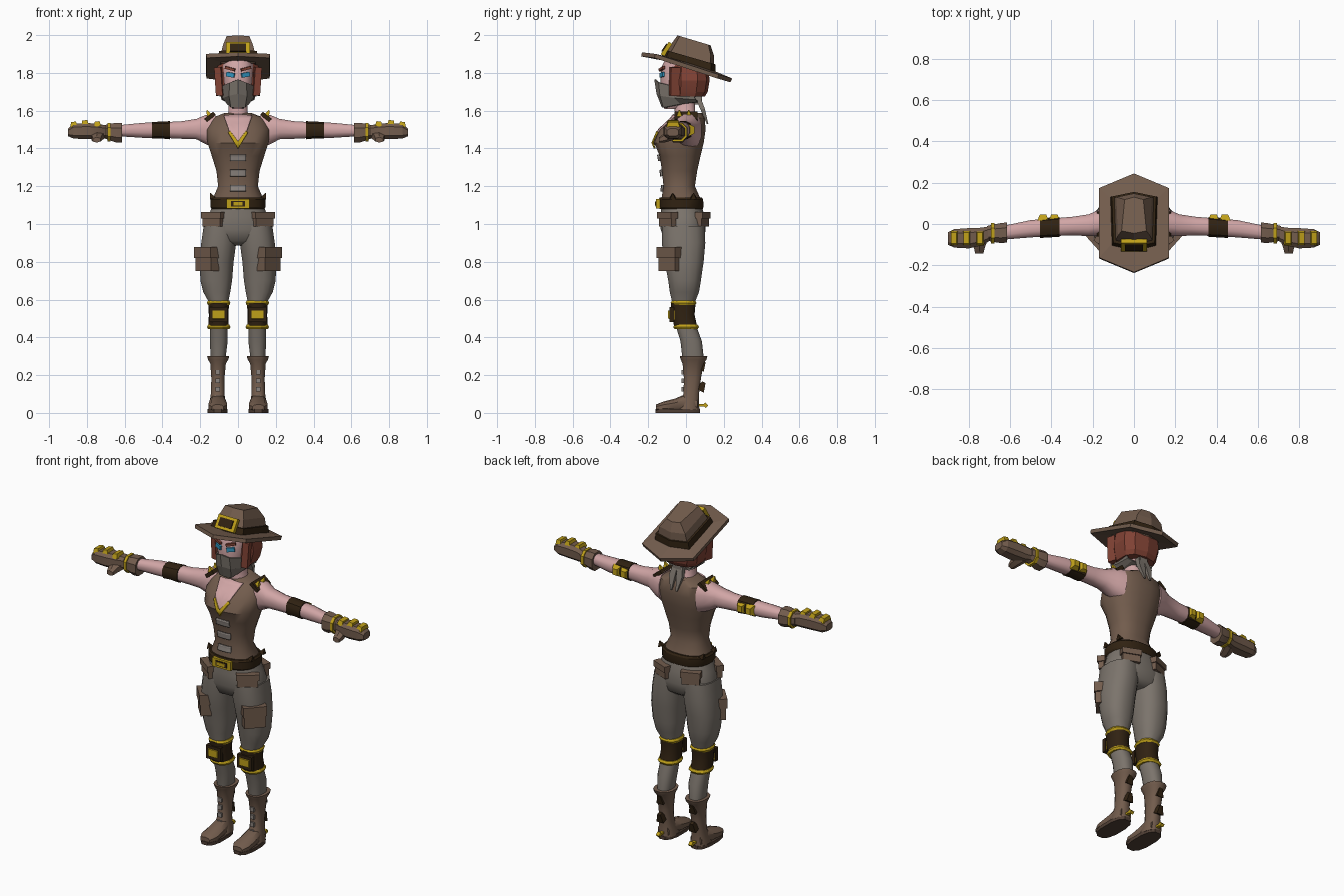
import bpy, bmesh
from math import cos, sin, pi, radians, copysign
from mathutils import Matrix, Vector, Euler
from mathutils.bvhtree import BVHTree


def material(name, r, g, b):
    m = bpy.data.materials.new(name)
    m.diffuse_color = (r, g, b, 1)
    return m


BROWN = material("leather", .17, .108, .074)
SOLE = material("sole", .08, .05, .035)
DARK = material("dark_leather", .03, .016, .006)
CLOTH = material("cloth", .20, .175, .15)
SKIN = material("skin", .64, .38, .38)
HAIR = material("hair", .22, .055, .035)
GOLD = material("brass", .52, .35, .01)
BLUE = material("eye_blue", .03, .3, .52)
STEEL = material("steel", .26, .23, .21)


def finish(name, bm, mat, mirror=False, solid=0, smooth=0):
    bmesh.ops.recalc_face_normals(bm, faces=bm.faces)
    me = bpy.data.meshes.new(name)
    bm.to_mesh(me)
    bm.free()
    me.materials.append(mat)
    if smooth:
        me.shade_smooth()
        me.set_sharp_from_angle(angle=radians(smooth))
    ob = bpy.data.objects.new(name, me)
    bpy.context.collection.objects.link(ob)
    if mirror:
        ob.modifiers.new("mirror", 'MIRROR')
    if solid:
        s = ob.modifiers.new("thickness", 'SOLIDIFY')
        s.thickness, s.offset = solid, 0
    return ob


def skin(name, rows, mat, closed=True, caps=True, **kw):
    """Quads between successive rows of points."""
    bm = bmesh.new()
    vs = [[bm.verts.new(p) for p in r] for r in rows]
    n = len(rows[0])
    for a, b in zip(vs, vs[1:]):
        for i in range(n if closed else n - 1):
            j = (i + 1) % n
            bm.faces.new((a[i], a[j], b[j], b[i]))
    if caps and closed:
        bm.faces.new(vs[0])
        bm.faces.new(vs[-1])
    return finish(name, bm, mat, **kw)


def loft(name, axis, rings, mat, n=16, p=2.4, smooth=40, **kw):
    """Rounded sections given as (station, a0, a1, b0, b1) extents."""
    rows = []
    for t, a0, a1, b0, b1 in rings:
        row = []
        for i in range(n):
            w = 2 * pi * (i + .5) / n
            c, s = [copysign(abs(f) ** (2 / p), f) / cos(pi / n) ** (2 / p) for f in (cos(w), sin(w))] \
                if n <= 8 else [copysign(abs(f) ** (2 / p), f) for f in (cos(w), sin(w))]
            a, b = (a0 + a1) / 2 + c * (a1 - a0) / 2, (b0 + b1) / 2 + s * (b1 - b0) / 2
            row.append({'x': (t, a, b), 'y': (a, t, b), 'z': (a, b, t)}[axis])
        rows.append(row)
    return skin(name, rows, mat, smooth=smooth, **kw)


def sym(rings):
    return [(z, -w, w, y0, y1) for z, w, y0, y1 in rings]


def box(name, loc, size, mat, rot=(0, 0, 0), mirror=True, taper=1):
    bm = bmesh.new()
    bmesh.ops.create_cube(bm, size=1)
    for v in bm.verts:
        if v.co.z > 0:
            v.co.x *= taper
            v.co.y *= taper
    e = Euler([radians(r) for r in rot])
    bm.transform(Matrix.LocRotScale(Vector(loc), e, Vector(size)))
    return finish(name, bm, mat, mirror=mirror)


def decal(name, outline, tree, mat, lift=.004):
    """Flat x,z outline projected from the front onto a surface."""
    bm = bmesh.new()
    bm.faces.new([bm.verts.new((x, 0, z)) for x, z in outline])
    bmesh.ops.subdivide_edges(bm, edges=bm.edges, cuts=5, use_grid_fill=True)
    for v in bm.verts:
        hit = tree.ray_cast(Vector((v.co.x, -1, v.co.z)), Vector((0, 1, 0)))[0]
        if hit is None:
            hit = tree.find_nearest(Vector((v.co.x, -.06, v.co.z)))[0]
        v.co.y = hit.y - lift
    return finish(name, bm, mat, mirror=True, solid=.01, smooth=40)


# Torso, neckline and clasps
vest = loft("vest", 'z', sym([
    (1.09, .138, -.135, .085), (1.14, .132, -.13, .075), (1.20, .106, -.12, .048), (1.28, .115, -.128, .06),
    (1.36, .14, -.14, .078), (1.43, .163, -.17, .095), (1.50, .17, -.14, .105), (1.56, .145, -.075, .10),
    (1.588, .07, -.055, .085)]), BROWN, n=20)
tree = BVHTree.FromPolygons([v.co for v in vest.data.vertices], [tuple(f.vertices) for f in vest.data.polygons])
decal("chest_skin", [(0, 1.42), (.045, 1.487), (.075, 1.572), (0, 1.58)], tree, SKIN)
decal("neckline_trim", [(0, 1.40), (.052, 1.482), (.042, 1.492), (0, 1.435)], tree, GOLD, .009)
for z in (1.35, 1.27, 1.19):
    decal("vest_clasp", [(0, z - .017), (.042, z - .017), (.042, z + .017), (0, z + .017)], tree, STEEL, .008)
loft("neck", 'z', sym([(1.55, .075, -.06, .07), (1.59, .052, -.06, .05), (1.68, .048, -.065, .045)]), SKIN)

# Belt
loft("belt", 'z', sym([(1.08, .142, -.14, .09), (1.09, .148, -.146, .094), (1.13, .148, -.146, .092),
                       (1.14, .14, -.14, .085)]), DARK, n=20, smooth=30)
box("belt_buckle", (0, -.147, 1.107), (.12, .022, .052), GOLD, mirror=False)
box("buckle_inset", (0, -.155, 1.107), (.075, .012, .03), DARK, mirror=False)
box("buckle_pin", (0, -.16, 1.107), (.05, .01, .018), GOLD, mirror=False)
for y in (-.07, .04):
    box("hem_point", (.14, y, 1.15), (.03, .03, .03), DARK, (0, 25, 0), taper=.1)

# Arms and elbow guards
loft("arm", 'x', [
    (.12, -.055, .085, 1.40, 1.585), (.17, -.06, .07, 1.42, 1.58), (.22, -.06, .048, 1.447, 1.558),
    (.30, -.056, .036, 1.45, 1.545), (.40, -.06, .028, 1.455, 1.54), (.50, -.066, .02, 1.455, 1.537),
    (.65, -.078, -.012, 1.465, 1.522)], SKIN, n=12, mirror=True)
loft("elbow_band", 'x', [(.36, -.064, .036, 1.447, 1.546), (.41, -.066, .032, 1.452, 1.543),
                         (.455, -.069, .028, 1.45, 1.542)], DARK, n=12, mirror=True, smooth=30)
for x in (.385, .44):
    box("elbow_plate", (x, .031, 1.497), (.055, .065, .03), GOLD, (-90, 0, 0), taper=.55)

# Shoulder studs
box("shoulder_strap", (.148, .0, 1.567), (.06, .12, .022), DARK, (0, 40, 0))
for y in (-.035, .015):
    box("shoulder_stud", (.155, y, 1.582), (.038, .038, .045), GOLD, (0, 25, 0), taper=.15)

# Gloves
loft("glove_cuff", 'x', [(.615, -.09, .008, 1.432, 1.536), (.645, -.092, .004, 1.432, 1.536),
                         (.69, -.085, -.004, 1.447, 1.528), (.71, -.08, -.01, 1.455, 1.522)],
     BROWN, n=8, mirror=True, smooth=20)
loft("cuff_ring", 'x', [(.675, -.094, .006, 1.436, 1.536), (.692, -.094, .006, 1.436, 1.536)],
     GOLD, n=8, mirror=True, smooth=20)
loft("glove_hand", 'x', [
    (.70, -.083, -.012, 1.455, 1.522), (.74, -.105, -.018, 1.45, 1.53), (.80, -.118, -.02, 1.45, 1.535),
    (.87, -.114, -.025, 1.452, 1.53), (.90, -.10, -.04, 1.465, 1.505)],
    BROWN, n=8, p=3, mirror=True, smooth=20)
loft("glove_thumb", 'y', [(-.06, .70, .765, 1.45, 1.50), (-.11, .72, .775, 1.435, 1.48),
                          (-.142, .728, .768, 1.432, 1.458)], BROWN, n=6, mirror=True, smooth=20)
for x, z in ((.745, 1.53), (.81, 1.536), (.87, 1.528)):
    box("knuckle_plate", (x, -.068, z), (.036, .072, .026), GOLD, (0, 8, 0), taper=.75)

# Trousers
loft("trouser_seat", 'z', sym([(1.11, .132, -.13, .08), (1.04, .158, -.135, .1), (.97, .184, -.135, .105),
                               (.91, .17, -.115, .095), (.885, .10, -.07, .06)]), CLOTH, n=20, mirror=False, smooth=60)
loft("trouser_leg", 'z', [
    (.99, .0, .183, -.13, .10), (.90, .008, .196, -.13, .104), (.80, .022, .205, -.115, .095),
    (.70, .03, .20, -.095, .08), (.64, .04, .185, -.087, .07), (.59, .05, .157, -.075, .05),
    (.53, .055, .152, -.07, .042), (.46, .055, .15, -.055, .055), (.38, .054, .15, -.03, .085),
    (.29, .065, .145, -.02, .095)], CLOTH, mirror=True, smooth=60)

# Pockets with flaps
for nm, c, s, a in (("hip_pocket", (.132, -.098, 1.025), (.115, .03, .075), 36),
                    ("back_pocket", (.095, .088, 1.025), (.10, .03, .075), -22),
                    ("thigh_pocket", (.162, -.082, .815), (.12, .06, .125), 48)):
    box(nm, c, s, BROWN, (0, 0, a))
    box(nm + "_flap", (c[0], c[1], c[2] + s[2] * .28), (s[0] + .012, s[1] + .014, s[2] * .46), BROWN, (0, 0, a))

# Knee guards
loft("knee_band", 'z', [(.46, .047, .158, -.065, .06), (.52, .05, .156, -.077, .047),
                        (.585, .045, .16, -.083, .053)], DARK, n=12, mirror=True)
for z, y in ((.455, -.002), (.583, -.015)):
    loft("knee_ring", 'z', [(z - .012, .044, .16, y - .06, y + .065), (z, .038, .166, y - .068, y + .073),
                            (z + .012, .044, .16, y - .06, y + .065)], GOLD, n=12, mirror=True, smooth=20)
box("knee_frame", (.103, -.075, .52), (.095, .025, .08), DARK)
box("knee_plate", (.103, -.078, .52), (.082, .056, .032), GOLD, (90, 0, 0), taper=.75)

# Boots
loft("boot_shaft", 'z', [
    (.30, .045, .165, -.035, .115), (.282, .05, .16, -.03, .11), (.262, .063, .148, -.02, .095),
    (.18, .071, .142, -.012, .08), (.10, .071, .145, -.015, .07), (.05, .062, .152, -.04, .07),
    (.015, .056, .157, -.06, .073)], BROWN, n=12, mirror=True)
loft("boot_foot", 'y', [(.06, .07, .145, .01, .08), (0, .064, .15, .005, .10), (-.06, .057, .157, .005, .075),
                        (-.12, .055, .158, .005, .06), (-.158, .075, .14, .008, .045)], BROWN, n=10, mirror=True)
loft("boot_sole", 'z', [(0, .053, .162, -.165, .077), (.02, .053, .162, -.165, .077)],
     SOLE, n=12, p=2.6, mirror=True, smooth=30)
for z in (.08, .125, .17, .215):
    box("boot_lace", (.107, -.016, z), (.026, .014, .025), STEEL)
for z in (.25, .14):
    box("boot_back_strap", (.107, .084, z), (.045, .045, .05), DARK, (-25, 0, 0), taper=.45)
box("spur_arm", (.107, .08, .04), (.02, .04, .012), GOLD)
box("spur_tip", (.107, .103, .04), (.022, .018, .022), GOLD, (45, 0, 0))

# Head, face and hair
loft("head", 'z', sym([(1.61, .03, -.115, -.04), (1.64, .05, -.125, .03), (1.69, .072, -.13, .07),
                       (1.76, .083, -.135, .09), (1.83, .086, -.13, .1), (1.87, .08, -.11, .09)]), SKIN, n=14)
loft("hair", 'z', sym([(1.675, .10, -.085, .10), (1.70, .112, -.09, .115), (1.76, .125, -.09, .125),
                       (1.83, .113, -.085, .118), (1.855, .10, -.08, .11)]), HAIR, n=10, p=2.6, smooth=15)
box("eye", (.04, -.127, 1.79), (.045, .012, .024), BLUE, (0, -8, 22))
box("eyebrow", (.042, -.128, 1.822), (.055, .014, .014), HAIR, (0, -14, 22))
box("side_lock", (.098, -.06, 1.755), (.036, .05, .15), HAIR, (0, 4, 15))

# Face cloth, with knot and tails behind
skin("face_cloth", [
    [(0, -.164, 1.766), (.042, -.142, 1.748), (.086, -.065, 1.73), (.094, .03, 1.72)],
    [(0, -.152, 1.69), (.045, -.135, 1.68), (.077, -.06, 1.668), (.084, .05, 1.66)],
    [(0, -.125, 1.62), (.036, -.118, 1.62), (.056, -.03, 1.638), (.062, .06, 1.65)],
    [(0, -.03, 1.61), (0, -.03, 1.612), (0, .0, 1.625), (0, .06, 1.645)]],
    CLOTH, closed=False, mirror=True, solid=.008)
box("cloth_knot", (0, .065, 1.655), (.05, .04, .045), CLOTH, mirror=False)
loft("cloth_tail", 'z', [(1.675, 0, .03, .045, .075), (1.61, .004, .042, .075, .10), (1.53, .014, .022, .11, .118)],
     CLOTH, n=4, mirror=True, smooth=20)


# Hat: tilted hexagonal brim and crown
def hexa(w0, w1, y0, y1, inset, height, lift=0):
    pts = [(0, y0), (w0, y0 + inset), (w1, y1 - inset), (0, y1), (-w1, y1 - inset), (-w0, y0 + inset)]
    return [(x, y, height(y) + (lift if x and y < 0 else 0)) for x, y in pts]


def tilt(base, slope=.29):
    return lambda y: base - slope * y


skin("hat_brim", [hexa(.168, .168, -.235, .24, .07, tilt(1.83), .012), hexa(.09, .09, -.11, .13, .03, tilt(1.845)),
                  hexa(.085, .085, -.10, .12, .03, tilt(1.835))], BROWN, caps=False, solid=.022)
skin("hat_crown", [hexa(.10, .107, -.125, .148, .022, tilt(1.838)), hexa(.078, .085, -.075, .148, .018, tilt(1.935)),
                   hexa(.06, .045, -.045, .13, .012, tilt(1.985, .3))], BROWN)
skin("hat_band", [hexa(.108, .115, -.132, .155, .024, tilt(1.845)),
                  hexa(.10, .107, -.112, .155, .022, tilt(1.89))], DARK)
box("hat_buckle", (0, -.103, 1.926), (.125, .022, .078), GOLD, (-33, 0, 0), mirror=False)
box("hat_buckle_inset", (0, -.111, 1.931), (.085, .016, .048), DARK, (-33, 0, 0), mirror=False)
